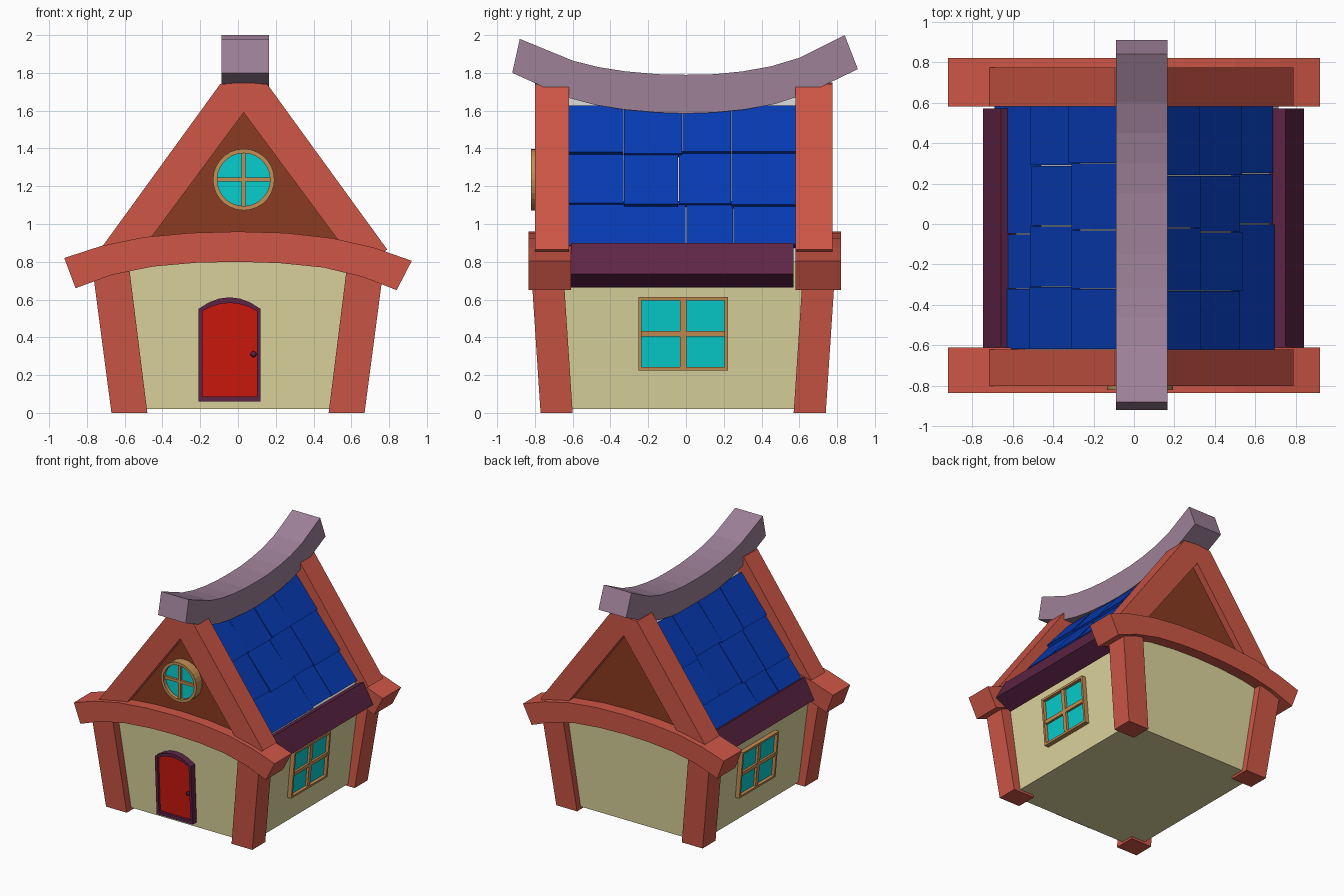
import bpy, bmesh, math, random

if "Cube" in bpy.data.objects:
    bpy.data.objects.remove(bpy.data.objects["Cube"])
random.seed(4)


def material(name, rgb):
    m = bpy.data.materials.new(name)
    m.diffuse_color = [c ** 2.2 for c in rgb] + [1]
    m.use_nodes = True
    m.node_tree.nodes["Principled BSDF"].inputs["Base Color"].default_value = m.diffuse_color
    return m


TRIM = material("red_timber", (.80, .34, .28))
BROWN = material("brown_panel", (.54, .24, .15))
CREAM = material("plaster", (.86, .83, .61))
RIDGE = material("mauve", (.61, .50, .59))
PURPLE = material("dark_purple", (.37, .16, .28))
RED = material("door_red", (.80, .12, .08))
BLUE = material("tile_blue", (.06, .24, .70))
GLASS = material("glass", (.06, .80, .80))
WOOD = material("frame_wood", (.76, .55, .33))


def finish(name, bm, mat):
    bmesh.ops.recalc_face_normals(bm, faces=bm.faces)
    me = bpy.data.meshes.new(name)
    bm.to_mesh(me)
    bm.free()
    ob = bpy.data.objects.new(name, me)
    bpy.context.collection.objects.link(ob)
    if mat:
        me.materials.append(mat)
    return ob


def place(axis, p, t, lean):
    t += lean * p[1]
    return (t, p[0], p[1]) if axis == 'x' else (p[0], t, p[1])


def prism(name, pts, axis, lo, hi, mat, lean=0):
    """Polygon extruded along x or y, optionally leaning with height."""
    bm = bmesh.new()
    a, b = [[bm.verts.new(place(axis, p, t, lean)) for p in pts] for t in (lo, hi)]
    bm.faces.new(a)
    bm.faces.new(b)
    n = len(pts)
    for i in range(n):
        j = (i + 1) % n
        bm.faces.new((a[i], a[j], b[j], b[i]))
    return finish(name, bm, mat)


def band(name, outer, inner, axis, lo, hi, mat, lean=0, closed=True):
    """Strip between two matching outlines, given depth along x or y."""
    bm = bmesh.new()
    loops = [[bm.verts.new(place(axis, p, t, lean)) for p in pts]
             for pts, t in ((outer, lo), (inner, lo), (inner, hi), (outer, hi))]
    n = len(outer)
    for i in range(n if closed else n - 1):
        j = (i + 1) % n
        for k in range(4):
            a, b = loops[k], loops[(k + 1) % 4]
            bm.faces.new((a[i], a[j], b[j], b[i]))
    if not closed:
        for i in (0, n - 1):
            bm.faces.new([l[i] for l in loops])
    return finish(name, bm, mat)


def frustum(name, bottom, top, mat):
    """Tapered or leaning box from two rectangles (x0, x1, y0, y1, z)."""
    bm = bmesh.new()
    a, b = [[bm.verts.new(p) for p in ((x0, y0, z), (x1, y0, z), (x1, y1, z), (x0, y1, z))]
            for x0, x1, y0, y1, z in (bottom, top)]
    bm.faces.new(a)
    bm.faces.new(b)
    for i in range(4):
        j = (i + 1) % 4
        bm.faces.new((a[i], a[j], b[j], b[i]))
    return finish(name, bm, mat)


def rect(x0, x1, z0, z1):
    return [(x0, z0), (x1, z0), (x1, z1), (x0, z1)]


# walls and leaning corner posts
frustum("walls", (-.61, .61, -.71, .69, .02), (-.68, .68, -.75, .73, .82), CREAM)
for s, side in ((-1, "left"), (1, "right")):
    for f, end, d in ((-1, "front", 0), (1, "back", -.03)):
        xs = sorted((s * .48, s * .67)), sorted((s * .575, s * .77))
        ys = sorted((f * (.60 + d), f * (.77 + d))), sorted((f * (.65 + d), f * (.82 + d)))
        frustum(f"{end}_{side}_post", (*xs[0], *ys[0], 0), (*xs[1], *ys[1], .76), TRIM)

# arched cross beams, gable rafters and gable panels
AX, SLOPE = .03, 1.365
top = [(-.92, .82), (-.72, .885), (-.5, .93), (-.25, .953), (0, .96),
       (.25, .953), (.5, .925), (.72, .875), (.92, .805)]
low = [(-.86, .66), (-.67, .73), (-.45, .775), (-.22, .795), (0, .80),
       (.22, .793), (.45, .77), (.66, .72), (.84, .65)]
for end, beam, raft, panel in (("front", (-.835, -.61), (-.80, -.62), (-.745, -.66)),
                               ("back", (.58, .82), (.58, .775), (.62, .72))):
    band(f"{end}_arched_beam", top, low, 'y', *beam, TRIM, closed=False)
    for s, side in ((-1, "left"), (1, "right")):
        pts = [(0, 1.59), (0, 1.75), (.125, 1.74), (.76, .865), (.70, .82), (.57, .82)]
        prism(f"{end}_{side}_rafter", [(AX + s * x, z) for x, z in pts], 'y', *raft, TRIM)
    prism(f"{end}_gable_panel", [(AX, 1.65), (AX - .58, .86), (AX + .58, .86)], 'y', *panel, BROWN)

# roof core
prism("roof_core", [(AX, 1.71), (AX + .685, .80), (AX - .66, .80)], 'y', -.63, .60, None)

# shingles: rows down each slope, split irregularly along the ridge
rows = {1: ((.11, .295), (.285, .495), (.48, .655)), -1: ((.12, .345), (.335, .545), (.53, .72))}
splits = {1: ((-.64, -.33, -.02, .24, .60), (-.63, -.33, -.04, .24, .60), (-.64, 0, .25, .60)),
          -1: ((-.62, -.32, -.03, .30, .60), (-.62, -.31, -.01, .29, .60), (-.62, -.32, -.05, .60))}
NL = math.hypot(SLOPE, 1)


def on_roof(s, d, off):
    return (AX + s * (d + off * SLOPE / NL), 1.787 - SLOPE * d + off / NL)


for s, side in ((-1, "left"), (1, "right")):
    for r in range(3):
        cuts = splits[s][r]
        for i in range(len(cuts) - 1):
            a, b = rows[s][r]
            b += random.uniform(-.008, .008)
            lift = random.uniform(-.004, .006)
            pts = [on_roof(s, a, -.018), on_roof(s, b, lift),
                   on_roof(s, b, lift - .035), on_roof(s, a, -.05)]
            prism(f"{side}_shingle_{r}_{i}", pts, 'y', cuts[i] + .002, cuts[i + 1] - .002, BLUE)

# tilted eave beams
eave = [(.75, .90), (.84, .735), (.70, .665), (.61, .83)]
prism("right_eave_beam", eave, 'y', -.61, .57, PURPLE)
prism("left_eave_beam", [(.092 - x, z) for x, z in eave], 'y', -.61, .57, PURPLE)

# sagging ridge beam
ridge_top = [(-.88, 1.98), (-.6, 1.865), (-.46, 1.83), (-.32, 1.808), (-.15, 1.793), (0, 1.79),
             (.15, 1.793), (.3, 1.808), (.45, 1.835), (.6, 1.88), (.84, 2.0)]
ridge_low = [(-.92, 1.80), (-.63, 1.67), (-.48, 1.63), (-.33, 1.606), (-.15, 1.59), (0, 1.585),
             (.15, 1.59), (.31, 1.606), (.47, 1.635), (.64, 1.69), (.91, 1.82)]
band("ridge_beam", ridge_top, ridge_low, 'x', -.088, .165, RIDGE, closed=False)


# door with arched frame and knob
def arch(x0, x1, z0, z1, rise, n=6):
    pts = [(x0, z0), (x1, z0)]
    for i in range(n + 1):
        t = i / n
        pts.append((x1 + (x0 - x1) * t, z1 + rise * (1 - (2 * t - 1) ** 2)))
    return pts


LEAN = -.05
band("door_frame", arch(-.21, .12, .06, .55, .062), arch(-.188, .10, .088, .54, .042),
     'y', -.762, -.69, PURPLE, LEAN)
prism("door", arch(-.19, .102, .085, .54, .043), 'y', -.742, -.69, RED, LEAN)
bm = bmesh.new()
bmesh.ops.create_icosphere(bm, subdivisions=2, radius=.016)
bmesh.ops.translate(bm, verts=bm.verts, vec=(.082, -.77, .31))
finish("door_knob", bm, PURPLE)

# round gable window
CX, CZ = AX, 1.235
outer, inner = [[(CX + r * math.cos(i * math.tau / 28), CZ + r * math.sin(i * math.tau / 28))
                 for i in range(28)] for r in (.163, .14)]
band("round_window_frame", outer, inner, 'y', -.82, -.72, WOOD)
prism("round_window_glass", inner, 'y', -.79, -.72, GLASS)
prism("round_window_bar_v", rect(CX - .011, CX + .011, CZ - .145, CZ + .145), 'y', -.81, -.73, WOOD)
prism("round_window_bar_h", rect(CX - .145, CX + .145, CZ - .011, CZ + .011), 'y', -.808, -.73, WOOD)

# side windows following the lean of the walls
for s, side in ((-1, "left"), (1, "right")):
    c, z0, z1, k = -.015 * s, .225, .613, .0875 * s
    args = lambda depth: ('x', s * .58, s * depth)
    band(f"{side}_window_frame", rect(c - .237, c + .237, z0, z1),
         rect(c - .22, c + .22, z0 + .017, z1 - .017), *args(.645), WOOD, k)
    prism(f"{side}_window_glass", rect(c - .222, c + .222, z0 + .015, z1 - .015), *args(.618), GLASS, k)
    prism(f"{side}_window_bar_v", rect(c - .017, c + .017, z0 + .01, z1 - .01), *args(.638), WOOD, k)
    prism(f"{side}_window_bar_h", rect(c - .23, c + .23, .404, .434), *args(.636), WOOD, k)
